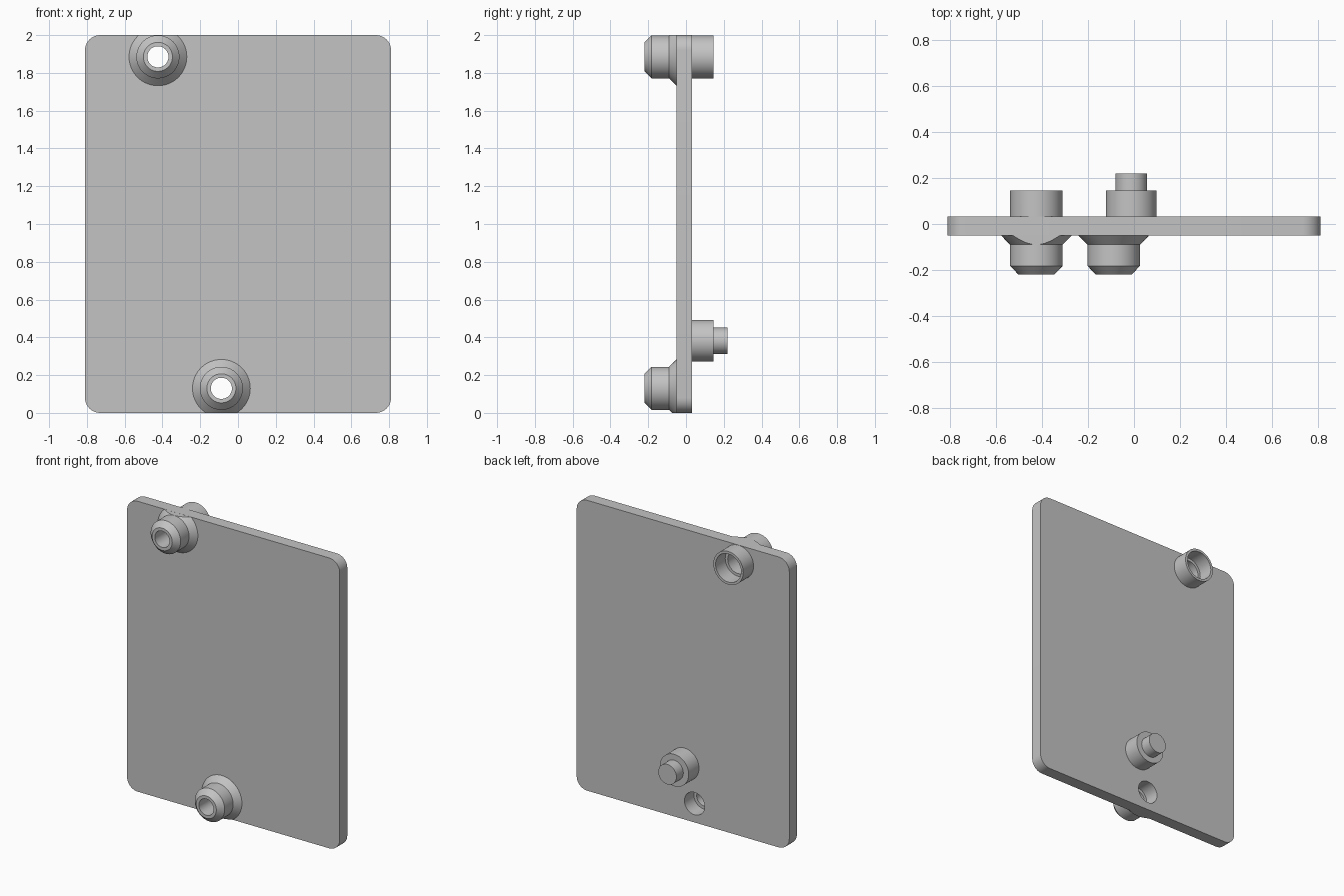
import bpy, bmesh, math

if "Cube" in bpy.data.objects:
    bpy.data.objects.remove(bpy.data.objects["Cube"])

grey = bpy.data.materials.new("plain_grey")
grey.diffuse_color = (0.55, 0.55, 0.55, 1)
grey.use_nodes = True
grey.node_tree.nodes["Principled BSDF"].inputs["Base Color"].default_value = grey.diffuse_color

W, H = 0.81, 2.0            # half width, height of the plate
FRONT, BACK = -0.05, 0.033  # plate faces along y


def add_object(name, bm):
    bmesh.ops.recalc_face_normals(bm, faces=bm.faces[:])
    mesh = bpy.data.meshes.new(name)
    bm.to_mesh(mesh)
    bm.free()
    ob = bpy.data.objects.new(name, mesh)
    bpy.context.collection.objects.link(ob)
    mesh.materials.append(grey)
    return ob


def turned(name, x, z, profile, clip=False, n=64):
    """Solid of (y, radius) rings around an axis along y."""
    bm = bmesh.new()
    rings = [[bm.verts.new((x + r * math.cos(2 * math.pi * i / n), y,
                            z + r * math.sin(2 * math.pi * i / n)))
              for i in range(n)] for y, r in profile]
    for a, b in zip(rings, rings[1:]):
        for i in range(n):
            j = (i + 1) % n
            bm.faces.new((a[i], a[j], b[j], b[i]))
    bm.faces.new(rings[0])
    bm.faces.new(rings[-1])
    if clip:  # trim the flare flush with the plate's edges
        for level, d in ((H - 0.0005, 1), (0.0005, -1)):
            cut = bmesh.ops.bisect_plane(
                bm, geom=bm.verts[:] + bm.edges[:] + bm.faces[:], dist=1e-6,
                plane_co=(0, 0, level), plane_no=(0, 0, d), clear_outer=True)
            edges = [e for e in cut["geom_cut"]
                     if isinstance(e, bmesh.types.BMEdge) and e.is_boundary]
            if edges:
                bmesh.ops.holes_fill(bm, edges=edges)
    return add_object(name, bm)


def combine(target, other, operation):
    mod = target.modifiers.new(operation.lower(), 'BOOLEAN')
    mod.operation = operation
    mod.solver = 'EXACT'
    mod.object = other
    bpy.context.view_layer.objects.active = target
    bpy.ops.object.modifier_apply(modifier=mod.name)
    bpy.data.objects.remove(other)


def smooth(ob):
    bpy.ops.object.select_all(action='DESELECT')
    ob.select_set(True)
    bpy.context.view_layer.objects.active = ob
    bpy.ops.object.shade_smooth_by_angle(angle=math.radians(25))


# Plate with rounded corners
bm = bmesh.new()
R, STEPS = 0.08, 10
outline = []
for k, (cx, cz) in enumerate(((W - R, H - R), (R - W, H - R), (R - W, R), (W - R, R))):
    for s in range(STEPS + 1):
        a = math.pi / 2 * (k + s / STEPS)
        outline.append(bm.verts.new((cx + R * math.cos(a), FRONT, cz + R * math.sin(a))))
face = bm.faces.new(outline)
back = bmesh.ops.extrude_face_region(bm, geom=[face], use_keep_orig=True)
bmesh.ops.translate(bm, vec=(0, BACK - FRONT, 0),
                    verts=[v for v in back["geom"] if isinstance(v, bmesh.types.BMVert)])
plate = add_object("plate", bm)

# Flared screw bosses on the front, the upper one with a tube on the back
nose = [(-0.22, 0.077), (-0.182, 0.114), (-0.09, 0.114), (FRONT, 0.153), (-0.02, 0.153)]
UPPER, LOWER = (-0.424, 1.885), (-0.088, 0.13)
for x, z in (UPPER, LOWER):
    combine(plate, turned("boss", x, z, nose, clip=True), 'UNION')
combine(plate, turned("tube", *UPPER, [(-0.03, 0.114), (0.145, 0.114)], clip=True), 'UNION')

# Stepped bores through both bosses
combine(plate, turned("upper_bore", *UPPER, [(-0.3, 0.056), (-0.09, 0.056), (-0.09, 0.078),
                                            (0.04, 0.078), (0.04, 0.097), (0.3, 0.097)]),
        'DIFFERENCE')
combine(plate, turned("lower_bore", *LOWER, [(-0.3, 0.056), (-0.07, 0.056), (-0.07, 0.077),
                                            (0.3, 0.077)]), 'DIFFERENCE')
plate.name = "plate_with_bosses"
smooth(plate)

# Locating post with a thinner pin on the back
post = turned("locating_post", -0.012, 0.382,
              [(0.0, 0.11), (0.145, 0.11), (0.145, 0.069), (0.22, 0.069)])
smooth(post)
